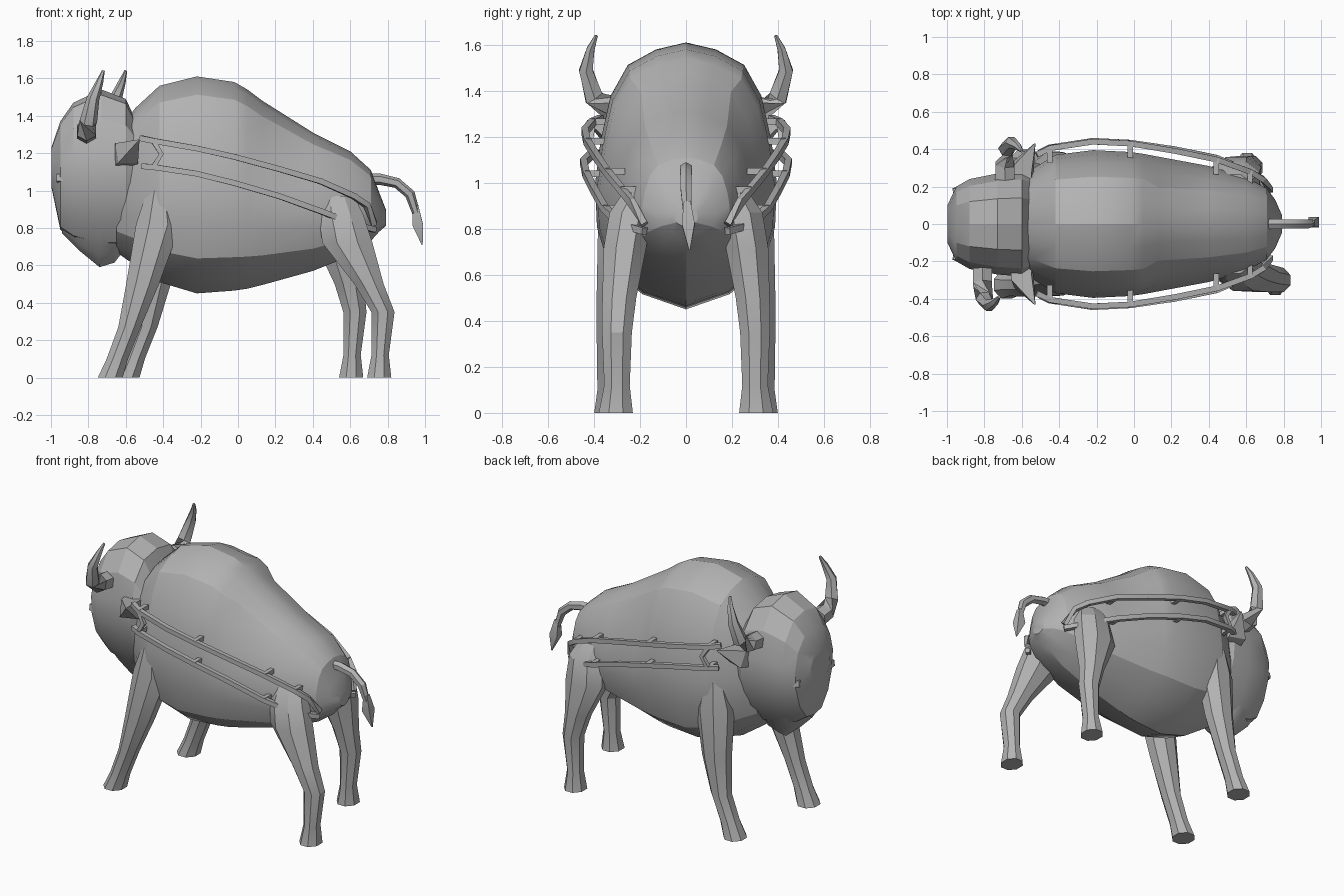
import bpy, bmesh, math
from mathutils import Vector

cube = bpy.data.objects.get("Cube")
if cube:
    bpy.data.objects.remove(cube, do_unlink=True)

hide = bpy.data.materials.new("stone grey")
hide.use_nodes = True
GREY = (0.45, 0.45, 0.45, 1)
hide.diffuse_color = GREY
hide.node_tree.nodes["Principled BSDF"].inputs["Base Color"].default_value = GREY


def loft(name, rings, angle=30):
    """Skin a list of equal-length point rings and cap both ends."""
    bm = bmesh.new()
    rows = [[bm.verts.new(p) for p in ring] for ring in rings]
    n = len(rows[0])
    for a, b in zip(rows, rows[1:]):
        for i in range(n):
            j = (i + 1) % n
            bm.faces.new((a[i], a[j], b[j], b[i]))
    bm.faces.new(rows[0])
    bm.faces.new(rows[-1])
    bmesh.ops.recalc_face_normals(bm, faces=bm.faces)
    me = bpy.data.meshes.new(name)
    bm.to_mesh(me)
    bm.free()
    me.materials.append(hide)
    ob = bpy.data.objects.new(name, me)
    bpy.context.collection.objects.link(ob)
    bpy.ops.object.select_all(action="DESELECT")
    ob.select_set(True)
    bpy.context.view_layer.objects.active = ob
    bpy.ops.object.shade_smooth_by_angle(angle=math.radians(angle))


def tube(name, path, radii, sides=6, angle=30):
    """Sweep a regular polygon along a path."""
    pts = [Vector(p) for p in path]
    rings = []
    for i, p in enumerate(pts):
        d = (pts[min(i + 1, len(pts) - 1)] - pts[max(i - 1, 0)]).normalized()
        ref = Vector((0, 0, 1)) if abs(d.z) < 0.8 else Vector((1, 0, 0))
        u = d.cross(ref).normalized()
        v = u.cross(d)
        turn = [2 * math.pi * (k + 0.5) / sides for k in range(sides)]
        rings.append([p + (u * math.cos(t) + v * math.sin(t)) * radii[i] for t in turn])
    loft(name, rings, angle)


def sections(stations, profile):
    """Rings across x from (x, bottom, middle, top, half width, pinch of the upper half)."""
    rings = []
    for x, lo, mid, hi, w, pinch in stations:
        half = []
        for fy, fz in profile:
            z = mid + fz * (hi - mid if fz > 0 else mid - lo)
            half.append((x, fy * w * (1 - pinch * max(fz, 0)), z))
        rings.append(half + [(px, -y, z) for px, y, z in half[-2:0:-1]])
    return rings


# Barrel-shaped body: shoulder mane steps in behind the hump, keeled belly
body_profile = [(0, 1), (.33, .95), (.64, .84), (.83, .62), (.94, .3), (1, 0),
                (.98, -.35), (.85, -.66), (.48, -.88), (0, -1)]
loft("body", sections([
    (-.65, .67, 1.00, 1.30, .20, 0),
    (-.55, .60, 1.02, 1.44, .29, 0),
    (-.42, .51, 1.00, 1.56, .37, 0),
    (-.22, .45, 1.00, 1.61, .395, 0),
    (-.02, .465, .99, 1.58, .385, 0),
    (.05, .475, .98, 1.54, .375, 0),
    (.13, .495, .96, 1.48, .36, .18),
    (.40, .57, .92, 1.31, .31, .12),
    (.60, .65, .92, 1.21, .25, .05),
    (.71, .73, .90, 1.11, .19, 0),
    (.755, .78, .87, .99, .13, 0),
    (.79, .81, .86, .90, .05, 0)], body_profile), 22)

# Head with flat, broad face
head_profile = [(0, 1), (.5, .93), (.85, .62), (1, .2), (.97, -.2), (.75, -.65), (.4, -.95), (0, -1)]
loft("head", sections([
    (-.998, 1.02, 1.13, 1.23, .10, 0),
    (-.95, .79, 1.10, 1.37, .20, 0),
    (-.88, .74, 1.11, 1.47, .24, 0),
    (-.73, .70, 1.12, 1.54, .27, 0),
    (-.60, .70, 1.12, 1.49, .28, 0),
    (-.52, .82, 1.12, 1.32, .25, 0)], head_profile), 20)

# Pointed beard below the jaw
beard_profile = [(0, 1), (.9, .8), (1, .1), (.5, -.7), (0, -1)]
loft("beard", sections([
    (-.94, .77, .83, .90, .07, 0),
    (-.85, .68, .80, .95, .14, 0),
    (-.74, .59, .78, .95, .16, 0),
    (-.66, .615, .80, .95, .15, 0),
    (-.58, .72, .85, .95, .10, 0)], beard_profile))

# Tail and its tuft
tube("tail", [(.68, 0, 1.06), (.76, 0, 1.06), (.85, 0, 1.04), (.92, 0, .98), (.955, .005, .87)],
     [.03, .03, .028, .028, .02], 6)
tube("tail_tuft", [(.95, .005, .92), (.96, .01, .82), (.985, .015, .71)], [.02, .04, .004], 4)

# Leg stations: height, x, radius along x, y, radius along y
FRONT = [(1.0, -.42, .07, .29, .07), (.82, -.425, .13, .29, .10), (.5, -.51, .095, .31, .085),
         (.27, -.58, .065, .325, .068), (.1, -.645, .062, .325, .065), (0, -.683, .072, .325, .08)]
REAR = [(.97, .53, .10, .20, .07), (.87, .55, .13, .24, .10), (.72, .585, .145, .265, .10),
        (.5, .70, .085, .29, .08), (.35, .775, .067, .30, .07), (.12, .76, .05, .30, .06),
        (0, .755, .07, .305, .08)]


def leg(name, stations, side, stride):
    rings = []
    for z, x, rx, y, ry in stations:
        cx = x + stride * min(1, max(0, .85 - z) * 2)
        rings.append([(cx + rx * math.cos(t), side * y + ry * math.sin(t), z)
                      for t in [math.pi / 4 * (k + .5) for k in range(8)]])
    loft(name, rings, 25)


# Flank rails: x, y, z along each bar
UPPER = [(-.52, .37, 1.28), (-.45, .405, 1.265), (-.22, .44, 1.225), (-.02, .43, 1.18),
         (.22, .39, 1.115), (.44, .345, 1.05), (.62, .28, .97), (.69, .24, .92), (.73, .18, .82)]
LOWER = [(-.51, .38, 1.13), (-.45, .41, 1.125), (-.22, .445, 1.09), (-.02, .435, 1.04),
         (.22, .40, .97), (.44, .355, .89), (.62, .28, .82), (.73, .18, .79)]


def mirror_path(path, side):
    return [(x, side * y, z) for x, y, z in path]


for side, word in ((1, "left"), (-1, "right")):
    leg("front_leg_" + word, FRONT, side, .09 if side > 0 else 0)
    leg("rear_leg_" + word, REAR, side, -.15 if side > 0 else 0)

    # Curved horn, with the head slightly turned
    sx = .06 * side
    horn = [(-.75, .24, 1.31), (-.75, .32, 1.32), (-.74, .40, 1.37), (-.715, .435, 1.49),
            (-.68, .415, 1.58), (-.66, .39, 1.64)]
    tube("horn_" + word, [(x + sx, side * y, z) for x, y, z in horn],
         [.06, .058, .047, .034, .02, .008], 6)

    # Broad pointed ear swept outward and back
    tube("ear_" + word, mirror_path([(-.60, .24, 1.19), (-.595, .30, 1.2), (-.53, .43, 1.27)], side),
         [.085, .08, .004], 4)

    # Diamond eye set nearly flush in the face
    tube("eye_" + word, mirror_path([(-.94, .16, 1.065), (-.952, .195, 1.07)], side), [.035, .028], 4)

    # Two parallel rails joined by a notched front brace
    for label, bar in (("upper", UPPER), ("lower", LOWER)):
        tube(label + "_rail_" + word, mirror_path(bar, side), [.021] * len(bar), 4)
        for i in (1, 3, 5, 6):
            x, y, z = bar[i]
            tube(label + "_rail_post_" + word,
                 mirror_path([(x, y - .08, z), (x, y + .005, z)], side), [.02, .02], 4)
    tube("rail_brace_" + word,
         mirror_path([(-.45, .405, 1.26), (-.41, .415, 1.195), (-.45, .41, 1.13)], side), [.018] * 3, 4)
